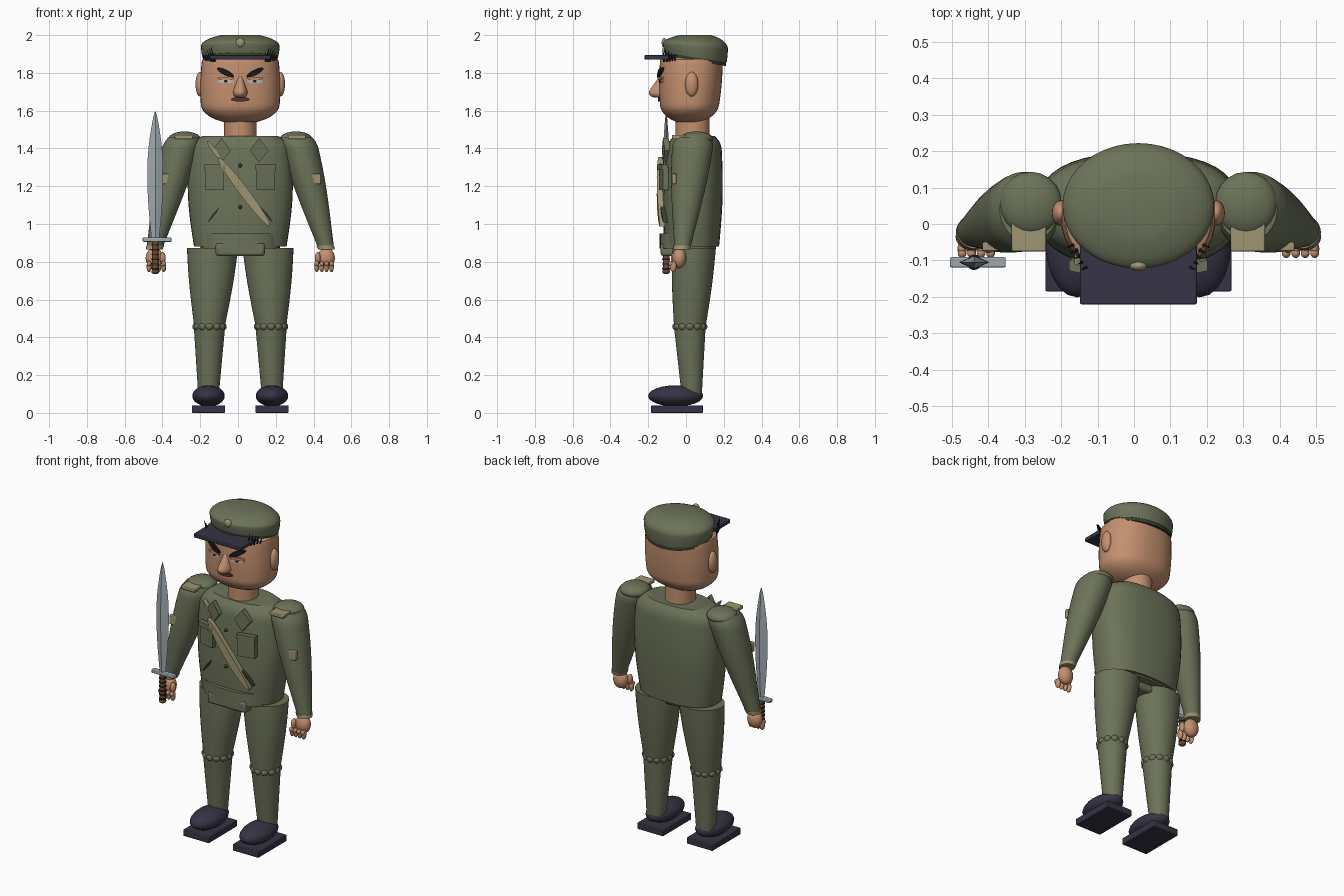
import bpy, bmesh, math
from mathutils import Vector, Matrix

if "Cube" in bpy.data.objects:
    bpy.data.objects.remove(bpy.data.objects["Cube"])

MIDDLE = Vector((0.012, 0, 0))
made = []


def material(name, *rgb):
    mat = bpy.data.materials.new(name)
    mat.use_nodes = True
    mat.diffuse_color = (*rgb, 1)
    mat.node_tree.nodes["Principled BSDF"].inputs["Base Color"].default_value = (*rgb, 1)
    return mat


olive = material("olive cloth", .15, .17, .1)
dark = material("dark olive band", .04, .05, .025)
skin = material("skin", .55, .28, .16)
navy = material("navy leather", .037, .033, .058)
khaki = material("khaki trim", .34, .3, .17)
steel = material("steel", .35, .4, .43)
brown = material("brown grip", .16, .07, .03)
black = material("black hair", .01, .01, .012)
white = material("eye white", .5, .48, .45)
lips = material("lips", .1, .03, .02)


def finish(name, mat, bm, side, bevel=0):
    """Mirror the part to its side of the body and make it an object."""
    for vert in bm.verts:
        vert.co.x *= side
        vert.co += MIDDLE
    bmesh.ops.recalc_face_normals(bm, faces=bm.faces)
    mesh = bpy.data.meshes.new(name)
    bm.to_mesh(mesh)
    bm.free()
    mesh.materials.append(mat)
    part = bpy.data.objects.new(name, mesh)
    bpy.context.collection.objects.link(part)
    if bevel:
        modifier = part.modifiers.new("bevel", "BEVEL")
        modifier.width = bevel
        modifier.segments = 2
    made.append(part)


def tube(name, mat, low, high, side=1, swell=0, round_low=0, round_high=0,
         tip=.45, power=2, corners=40, tilt=0):
    """Tapered body from low to high, each (x, y, z, x radius, y radius)."""
    bm = bmesh.new()
    steps = 24
    loops = []
    for step in range(steps + 1):
        t = step / steps
        x, y, z, rx, ry = (a + (b - a) * t for a, b in zip(low, high))
        scale = 1 + swell * math.sin(math.pi * t)
        for part, distance in ((round_low, t), (round_high, 1 - t)):
            if distance < part:
                scale *= math.sqrt(1 - (1 - tip ** 2) * (1 - distance / part) ** 2)
        loop = []
        for corner in range(corners):
            angle = math.tau * corner / corners
            c, s = math.cos(angle), math.sin(angle)
            px = x + rx * scale * math.copysign(abs(c) ** (2 / power), c)
            py = y + ry * scale * math.copysign(abs(s) ** (2 / power), s)
            loop.append(bm.verts.new((px, py, z - tilt * (1 - t) * py)))
        loops.append(loop)
    for a, b in zip(loops, loops[1:]):
        for i in range(corners):
            bm.faces.new((a[i - 1], a[i], b[i], b[i - 1]))
    bm.faces.new(loops[0])
    bm.faces.new(loops[-1])
    finish(name, mat, bm, side)


def box(name, mat, center, size, side=1, bevel=.004):
    bm = bmesh.new()
    matrix = Matrix.Translation(center) @ Matrix.Diagonal((*size, 1))
    bmesh.ops.create_cube(bm, size=1, matrix=matrix)
    finish(name, mat, bm, side, bevel)


def balls(name, mat, centers, radii, side=1):
    bm = bmesh.new()
    for center in centers:
        matrix = Matrix.Translation(center) @ Matrix.Diagonal((*radii, 1))
        bmesh.ops.create_uvsphere(bm, u_segments=20, v_segments=12, radius=1, matrix=matrix)
    finish(name, mat, bm, side)


def panel(name, mat, center, size, y, side=1, angle=0, corners=16, square=False, bend=.8):
    """Thin plate wrapped round the front: a lens, a diamond or a rectangle."""
    bm = bmesh.new()
    turn = Matrix.Rotation(math.radians(angle), 2)
    count = 4 if square else corners
    reach = math.sqrt(.5) if square else .5
    loop = []
    for i in range(count):
        around = math.tau * (i + square / 2) / count
        x, z = turn @ Vector((size[0] * reach * math.cos(around), size[1] * reach * math.sin(around)))
        x += center[0]
        loop.append(bm.verts.new((x, y + bend * x * x, z + center[1])))
    face = bm.faces.new(loop)
    moved = bmesh.ops.extrude_face_region(bm, geom=[face])["geom"]
    for vert in moved:
        if isinstance(vert, bmesh.types.BMVert):
            vert.co.y += .03
    # the extrusion leaves the first face as the front cap
    if face not in bm.faces[:]:
        bm.faces.new(loop)
    finish(name, mat, bm, side)


def rod(name, mat, start, end, radius, end_radius, side=1):
    bm = bmesh.new()
    line = Vector(end) - Vector(start)
    matrix = line.to_track_quat("Z", "Y").to_matrix().to_4x4()
    matrix.translation = Vector(start) + line / 2
    bmesh.ops.create_cone(bm, cap_ends=True, segments=12, radius1=radius,
                          radius2=end_radius, depth=line.length, matrix=matrix)
    finish(name, mat, bm, side)


# Head and neck
tube("head", skin, (0, .015, 1.54, .2, .145), (0, .03, 1.9, .2, .165),
     swell=.06, round_low=.25, round_high=.1, power=2.3)
tube("neck", skin, (0, .035, 1.44, .085, .09), (0, .035, 1.6, .085, .09))
tube("nose", skin, (0, -.13, 1.67, .05, .09), (0, -.13, 1.78, .012, .012), round_low=.4)
panel("mouth", lips, (0, 1.66), (.1, .024), -.15, bend=1.4)

# Cap
tube("cap_band", dark, (0, .05, 1.87, .197, .163), (0, .05, 1.91, .197, .163), tilt=.16)
tube("cap_crown", olive, (0, .05, 1.89, .2, .165), (0, .05, 2, .2, .165),
     swell=.04, round_high=.5, tip=.5, tilt=.16)
box("visor", navy, (0, -.125, 1.882), (.32, .19, .024))
balls("cap_badge", khaki, [(0, -.115, 1.96)], (.024, .014, .025))

# Jacket and its trim
tube("jacket", olive, (0, .03, .88, .245, .145), (0, .045, 1.466, .26, .14),
     swell=.1, round_high=.12, tip=.77, power=2.5)
box("pelvis", olive, (0, -.01, .865), (.26, .25, .07), bevel=.015)
tube("belt", olive, (0, .01, .87, .21, .15), (0, .01, .95, .21, .15), power=2.5)
panel("shoulder_strap", khaki, (.02, 1.17), (.46, .05), -.155, angle=-53, bend=.6)
panel("thin_lapel", khaki, (-.14, 1.39), (.12, .02), -.135, angle=-55)
balls("jacket_buttons", dark, [(0, -.136, z) for z in (1.31, 1.2, 1.09)], (.01, .01, .01))

for side, tag in ((1, "left"), (-1, "right")):
    # Pockets, lapels and folds
    panel(tag + "_lapel", olive, (.1, 1.39), (.1, .13), -.13, side, corners=4)
    panel(tag + "_pocket", olive, (.135, 1.24), (.1, .12), -.15, side, square=True)
    panel(tag + "_pocket_flap", olive, (.135, 1.3), (.11, .03), -.157, side, square=True)
    panel(tag + "_cloth_fold", dark, (.14, 1.05), (.11, .012), -.145, side, angle=-52, corners=4)

    # Face details
    panel(tag + "_eyebrow", black, (.078, 1.802), (.1, .03), -.155, side, angle=27, bend=1.5)
    panel(tag + "_eye", white, (.077, 1.755), (.085, .02), -.146, side, bend=1.4)
    panel(tag + "_pupil", black, (.077, 1.756), (.018, .016), -.149, side, bend=1.4)
    panel(tag + "_eyelid", skin, (.077, 1.771), (.09, .016), -.152, side, bend=1.4)
    balls(tag + "_ear", skin, [(.213, .03, 1.74)], (.024, .035, .065), side)
    for i in range(5):
        x, y = .135 + .01 * i, -.115 + .015 * i
        rod(f"{tag}_hair_{i}", black, (x, y, 1.86), (x + .02, y - .01, 1.94 - .01 * i),
            .006, .001, side)

    # Arms
    tube(tag + "_sleeve", olive, (.455, -.02, .87, .042, .042), (.3, .04, 1.46, .1, .11),
         side, swell=.15, round_high=.1, tip=.8)
    balls(tag + "_shoulder_cap", olive, [(.295, .055, 1.45)], (.086, .088, .04), side)
    box(tag + "_epaulette", khaki, (.3, -.035, 1.46), (.094, .08, .022), side)
    box(tag + "_arm_patch", khaki, (.385, -.062, 1.24), (.085, .024, .056), side)
    tube(tag + "_cuff", khaki, (.456, -.023, .865, .044, .045), (.45, -.02, .885, .047, .047), side)

    # Hands
    balls(tag + "_palm", skin, [(.455, -.035, .82)], (.046, .037, .055), side)
    knuckles = [.405 + .026 * i for i in range(4)]
    balls(tag + "_fingers", skin, [(x, -.068, .775) for x in knuckles], (.013, .018, .03), side)
    balls(tag + "_fingertips", skin, [(x, -.08, .79) for x in knuckles], (.012, .013, .014), side)
    balls(tag + "_thumb", skin, [(.41, -.06, .82)], (.015, .02, .032), side)

    # Legs
    tube(tag + "_thigh", olive, (.163, .02, .45, .08, .083), (.147, .042, .872, .135, .116),
         side, swell=.05)
    tube(tag + "_shin", olive, (.168, .03, .1, .055, .054), (.163, .02, .46, .083, .084), side)
    turns = [math.tau * i / 12 for i in range(12)]
    balls(tag + "_knee_gathers", olive,
          [(.163 + .068 * math.cos(a), .02 + .07 * math.sin(a), .457) for a in turns],
          (.023, .023, .022), side)

    # Shoes
    balls(tag + "_shoe", navy, [(.168, -.055, .09)], (.086, .146, .056), side)
    box(tag + "_sole", navy, (.168, -.047, .02), (.174, .275, .04), side)

# Sword, held upright in the right hand
hold_x, hold_y = -.45, -.105
tube("sword_blade", steel, (hold_x, hold_y, .92, .02, .009), (hold_x, hold_y, 1.595, .02, .009),
     swell=1.1, round_high=.4, tip=.1, corners=4)
box("sword_guard", steel, (hold_x + .01, hold_y, .917), (.153, .028, .022))
rod("sword_grip", brown, (hold_x, hold_y, .74), (hold_x, hold_y, .91), .017, .017)
for i in range(6):
    z = .76 + .025 * i
    rod(f"grip_ring_{i}", black, (hold_x, hold_y, z), (hold_x, hold_y, z + .007), .021, .021)
balls("sword_pommel", brown, [(hold_x, hold_y, .748)], (.021, .021, .014))

# Smooth shading with sharp edges kept
bpy.ops.object.select_all(action="DESELECT")
for part in made:
    part.select_set(True)
bpy.context.view_layer.objects.active = made[0]
bpy.ops.object.shade_smooth_by_angle(angle=math.radians(38))
